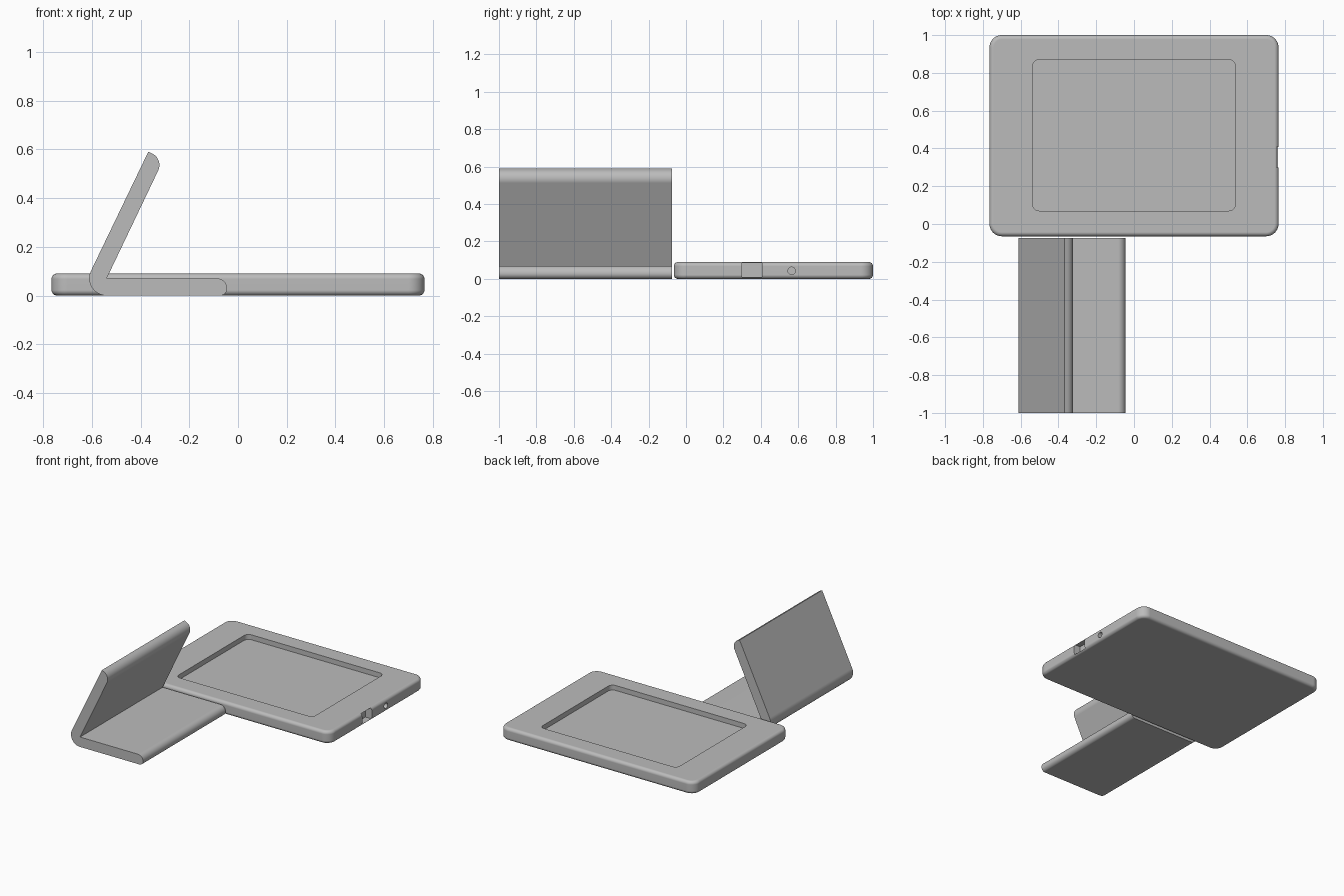
import bpy, bmesh, math
from mathutils import Vector, Matrix

cube = bpy.data.objects.get("Cube")
if cube:
    bpy.data.objects.remove(cube, do_unlink=True)

# One plain grey for everything
grey = bpy.data.materials.new("plain_grey")
grey.use_nodes = True
colour = (0.5, 0.5, 0.5, 1)
grey.diffuse_color = colour
grey.node_tree.nodes["Principled BSDF"].inputs["Base Color"].default_value = colour


def rounded(corners, steps=10):
    """Round a closed 2D outline given as (x, y, radius) corners."""
    out = []
    for i, (x, y, r) in enumerate(corners):
        p = Vector((x, y))
        if r == 0:
            out.append(p)
            continue
        a = (Vector(corners[i - 1][:2]) - p).normalized()
        b = (Vector(corners[(i + 1) % len(corners)][:2]) - p).normalized()
        half = a.angle(b) / 2
        centre = p + (a + b).normalized() * r / math.sin(half)
        start = p + a * r / math.tan(half) - centre
        end = p + b * r / math.tan(half) - centre
        sweep = math.pi - 2 * half
        for k in range(steps + 1):
            t = k / steps
            out.append(centre + (start * math.sin((1 - t) * sweep)
                                 + end * math.sin(t * sweep)) / math.sin(sweep))
    return out


def prism(name, outline, low, high, place):
    """Extrude an outline from low to high; place maps (u, v, w) to 3D."""
    bm = bmesh.new()
    verts = [bm.verts.new(place(p.x, p.y, low)) for p in outline]
    face = bm.faces.new(verts)
    step = Vector(place(0, 0, high)) - Vector(place(0, 0, low))
    res = bmesh.ops.extrude_face_region(bm, geom=[face], use_keep_orig=True)
    top = [g for g in res["geom"] if isinstance(g, bmesh.types.BMVert)]
    bmesh.ops.translate(bm, verts=top, vec=step)
    bmesh.ops.recalc_face_normals(bm, faces=bm.faces)
    mesh = bpy.data.meshes.new(name)
    bm.to_mesh(mesh)
    bm.free()
    mesh.materials.append(grey)
    obj = bpy.data.objects.new(name, mesh)
    bpy.context.collection.objects.link(obj)
    return obj


def flat(u, v, w):       # outline lies in plan
    return (u, v, w)


def upright(u, v, w):    # outline seen from the front
    return (u, w, v)


def sideways(u, v, w):   # outline seen from the side
    return (w, u, v)


def rect(u0, u1, v0, v1, r):
    return rounded([(u0, v0, r), (u1, v0, r), (u1, v1, r), (u0, v1, r)])


def finish(obj):
    """Bake modifiers, then smooth the rounded parts only."""
    graph = bpy.context.evaluated_depsgraph_get()
    baked = bpy.data.meshes.new_from_object(obj.evaluated_get(graph))
    obj.modifiers.clear()
    obj.data = baked
    baked.shade_smooth()
    baked.set_sharp_from_angle(angle=math.radians(35))
    obj.modifiers.new("even_shading", "WEIGHTED_NORMAL").keep_sharp = True


# Tablet body with softened rims
HEIGHT = 0.09
body = prism("tablet_body", rect(-0.765, 0.765, -0.065, 1.0, 0.065),
             0, HEIGHT, flat)
bevel = body.modifiers.new("soft_rim", "BEVEL")
bevel.width = 0.022
bevel.segments = 6
bevel.limit_method = "ANGLE"
bevel.angle_limit = math.radians(60)

# Screen recess, side port and round socket
circle = [Vector((0.565 + 0.02 * math.cos(a), 0.043 + 0.02 * math.sin(a)))
          for a in (math.tau * k / 24 for k in range(24))]
cutters = [
    prism("screen_cutter", rect(-0.537, 0.537, 0.07, 0.87, 0.035),
          HEIGHT - 0.035, HEIGHT + 0.1, flat),
    prism("port_cutter", rect(0.3, 0.407, 0.01, 0.086, 0),
          0.715, 0.9, sideways),
    prism("socket_cutter", circle, 0.715, 0.9, sideways),
]
for cutter in cutters:
    cutter.hide_render = True
    cut = body.modifiers.new(cutter.name, "BOOLEAN")
    cut.operation = "DIFFERENCE"
    cut.solver = "EXACT"
    cut.object = cutter
finish(body)
for cutter in cutters:
    bpy.data.objects.remove(cutter, do_unlink=True)

# Folded stand: leaning back plate and flat foot
stand = prism("folded_stand", rounded([
    (-0.368, 0.59, 0),        # back plate, outer tip
    (-0.652, 0.0, 0.07),      # fold, outside
    (-0.045, 0.0, 0.028),     # foot end, below
    (-0.045, 0.07, 0.04),     # foot end, above
    (-0.539, 0.07, 0),        # fold, inside
    (-0.305, 0.56, 0.052),    # back plate, inner tip
]), -1.0, -0.075, upright)
finish(stand)
